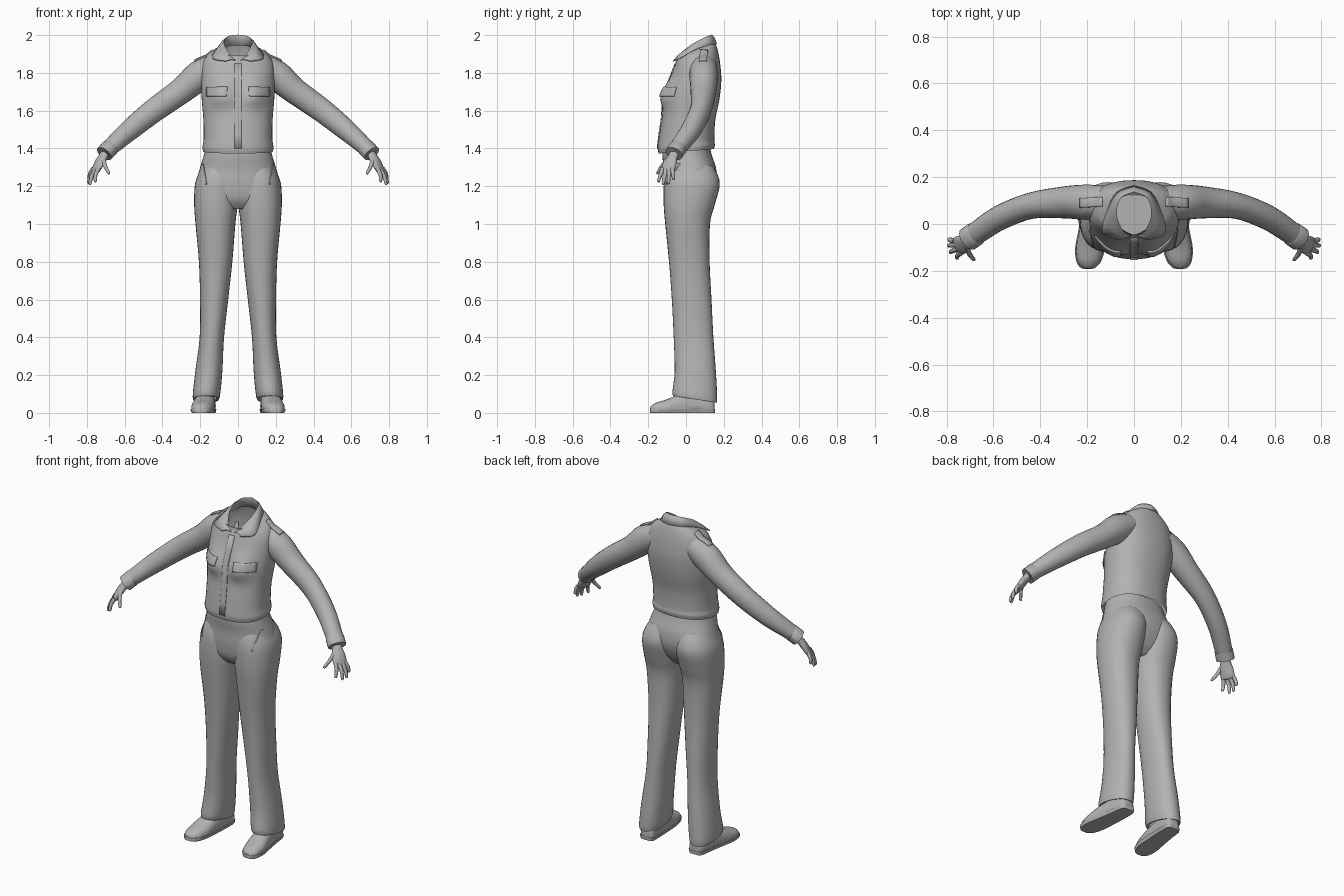
import bpy, bmesh, math
from mathutils import Vector
from mathutils.bvhtree import BVHTree

if "Cube" in bpy.data.objects:
    bpy.data.objects.remove(bpy.data.objects["Cube"])

grey = bpy.data.materials.new("plain grey")
grey.use_nodes = True
COLOUR = (0.45, 0.45, 0.45, 1)
grey.diffuse_color = COLOUR
grey.node_tree.nodes["Principled BSDF"].inputs["Base Color"].default_value = COLOUR


def smooth_rows(rows, steps):
    """Catmull-Rom interpolation of rows of numbers."""
    pad = [rows[0]] + list(rows) + [rows[-1]]
    out = []
    for a, b, c, d in zip(pad, pad[1:], pad[2:], pad[3:]):
        for k in range(steps):
            t = k / steps
            out.append([q + t / 2 * (r - p + t * (2 * p - 5 * q + 4 * r - s + t * (3 * (q - r) + s - p)))
                        for p, q, r, s in zip(a, b, c, d)])
    out.append(list(rows[-1]))
    return out


def make(name, rings, closed=True, caps=False, mirror=False, thick=0, shape=None):
    """Skin a list of point rings into a smooth object."""
    bm = bmesh.new()
    vs = [[bm.verts.new(shape(p) if shape else p) for p in ring] for ring in rings]
    n = len(rings[0])
    for a, b in zip(vs, vs[1:]):
        for i in range(n if closed else n - 1):
            j = (i + 1) % n
            bm.faces.new((a[i], a[j], b[j], b[i]))
    if caps:
        bm.faces.new(vs[0])
        bm.faces.new(vs[-1])
    bmesh.ops.recalc_face_normals(bm, faces=bm.faces)
    me = bpy.data.meshes.new(name)
    bm.to_mesh(me)
    bm.free()
    ob = bpy.data.objects.new(name, me)
    bpy.context.collection.objects.link(ob)
    me.materials.append(grey)
    if thick:
        mod = ob.modifiers.new("thickness", "SOLIDIFY")
        mod.thickness, mod.offset = thick, 0
    if mirror:
        ob.modifiers.new("mirror", "MIRROR").use_mirror_merge = False
    bpy.ops.object.select_all(action="DESELECT")
    ob.select_set(True)
    bpy.context.view_layer.objects.active = ob
    bpy.ops.object.shade_smooth_by_angle(angle=math.radians(50))
    return ob


def oval(n, power):
    """Unit superellipse."""
    for i in range(n):
        a = 2 * math.pi * i / n
        c, s = math.cos(a), math.sin(a)
        yield (math.copysign(abs(c) ** (2 / power), c), math.copysign(abs(s) ** (2 / power), s))


def stack(name, rows, power=2.3, n=32, steps=4, **kw):
    """Loft of level rings: z, x min, x max, y min, y max, tilt."""
    rings = []
    for z, x0, x1, y0, y1, tilt in smooth_rows(rows, steps):
        cx, cy, rx, ry = (x0 + x1) / 2, (y0 + y1) / 2, (x1 - x0) / 2, (y1 - y0) / 2
        rings.append([Vector((cx + rx * u, cy + ry * v, z + tilt * (cy + ry * v))) for u, v in oval(n, power)])
    return make(name, rings, **kw)


def tube(name, rows, n=20, steps=4, **kw):
    """Loft along a path: x, y, z, level radius, upright radius."""
    pts = smooth_rows(rows, steps)
    rings = []
    for i, (x, y, z, ru, rv) in enumerate(pts):
        t = Vector(pts[min(i + 1, len(pts) - 1)][:3]) - Vector(pts[max(i - 1, 0)][:3])
        u = Vector((0, 0, 1)).cross(t).normalized()
        v = t.cross(u).normalized()
        rings.append([Vector((x, y, z)) + u * ru * c + v * rv * s for c, s in oval(n, 2)])
    return make(name, rings, mirror=True, **kw)


# Shirt body with bust
def bust(p):
    if p.y < 0.03:
        d = ((abs(p.x) - 0.085) / 0.07) ** 2 + ((p.z - 1.675) / (0.085 if p.z > 1.675 else 0.055)) ** 2
        p = p + Vector((0, -0.038 * math.exp(-d), 0))
    return p


shirt = stack("shirt_body", [
    (1.385, -0.185, 0.185, -0.145, 0.148, 0.08), (1.41, -0.188, 0.188, -0.15, 0.153, 0.06),
    (1.45, -0.182, 0.182, -0.145, 0.15, 0), (1.55, -0.183, 0.183, -0.13, 0.155, 0),
    (1.66, -0.192, 0.192, -0.11, 0.177, 0), (1.76, -0.195, 0.195, -0.085, 0.187, 0),
    (1.84, -0.19, 0.19, -0.06, 0.182, 0), (1.885, -0.165, 0.165, -0.045, 0.172, 0.1),
    (1.905, -0.125, 0.125, -0.045, 0.16, 0.25), (1.91, -0.085, 0.085, -0.045, 0.148, 0.4)],
    n=48, steps=5, shape=bust)

# Collar: strip from the neck edge, over the fold, to the wing tips
neck = [(0.012, -0.05, 1.865), (0.05, -0.025, 1.905), (0.075, 0.04, 1.955), (0.058, 0.11, 1.99), (0, 0.138, 2.0)]
wing = [(0.065, -0.068, 1.862), (0.135, -0.035, 1.877), (0.112, 0.06, 1.928), (0.072, 0.135, 1.948), (0, 0.162, 1.952)]
base = [(0.008, -0.046, 1.85), (0.055, -0.02, 1.87), (0.078, 0.045, 1.91), (0.06, 0.11, 1.94), (0, 0.132, 1.945)]
edges = [smooth_rows(e, 4) for e in (base, neck, wing)]
collar = [[Vector(p) for p in e] + [Vector((-p[0], p[1], p[2])) for p in reversed(e[:-1])] for e in edges]
fold = [(a * 0.6 + b * 0.4) + Vector((0, 0, 0.008)) for a, b in zip(collar[1], collar[2])]
make("collar", [collar[0], collar[1], fold, collar[2]], closed=False, thick=0.005)

# Sleeves with turned cuffs
sleeve = tube("sleeve", [
    (0.12, 0.093, 1.835, 0.07, 0.07), (0.205, 0.093, 1.785, 0.075, 0.08), (0.3, 0.092, 1.705, 0.068, 0.069),
    (0.44, 0.078, 1.605, 0.056, 0.064), (0.57, 0.028, 1.5, 0.053, 0.056), (0.66, -0.03, 1.42, 0.049, 0.046),
    (0.692, -0.052, 1.39, 0.046, 0.042)], n=24)
tube("cuff", [(0.672, -0.038, 1.408, 0.044, 0.04), (0.677, -0.042, 1.405, 0.052, 0.046),
              (0.708, -0.064, 1.372, 0.052, 0.045), (0.709, -0.065, 1.371, 0.04, 0.036),
              (0.695, -0.055, 1.385, 0.035, 0.03)], steps=1)

# Hands
tube("palm", [(0.69, -0.05, 1.395, 0.028, 0.02), (0.712, -0.068, 1.36, 0.029, 0.021),
              (0.733, -0.085, 1.322, 0.04, 0.02), (0.752, -0.096, 1.287, 0.04, 0.015),
              (0.756, -0.099, 1.278, 0.03, 0.008)], caps=True, n=16)
for finger, start, tip in (
        ("index_finger", (0.738, -0.122, 1.295), (0.757, -0.147, 1.222)),
        ("middle_finger", (0.75, -0.106, 1.29), (0.786, -0.122, 1.208)),
        ("ring_finger", (0.758, -0.088, 1.29), (0.794, -0.093, 1.212)),
        ("little_finger", (0.765, -0.072, 1.295), (0.79, -0.065, 1.235)),
        ("thumb", (0.712, -0.1, 1.34), (0.682, -0.155, 1.265))):
    a, b = Vector(start), Vector(tip)
    mid = a.lerp(b, 0.5) + Vector((0.006, 0, 0.003))
    tube(finger, [(*a, 0.012, 0.012), (*mid, 0.0105, 0.0105), (*a.lerp(b, 0.92), 0.008, 0.008),
                  (*b, 0.003, 0.003)], n=10, steps=3, caps=True)

# Trousers: seat and two flared legs
hips = stack("trouser_seat", [
    (1.41, -0.17, 0.17, -0.12, 0.125, 0), (1.36, -0.182, 0.182, -0.125, 0.138, 0),
    (1.29, -0.203, 0.203, -0.117, 0.16, 0), (1.21, -0.222, 0.222, -0.117, 0.16, 0),
    (1.13, -0.2, 0.2, -0.105, 0.125, 0), (1.08, -0.1, 0.1, -0.07, 0.08, 0)], n=40, caps=True)
leg = stack("trouser_leg", [
    (1.31, 0.02, 0.185, -0.09, 0.14, 0), (1.26, 0, 0.212, -0.108, 0.168, 0), (1.2, -0.004, 0.229, -0.118, 0.178, 0),
    (1.1, 0.002, 0.232, -0.118, 0.152, 0), (1.0, 0.014, 0.225, -0.11, 0.127, 0),
    (0.8, 0.03, 0.207, -0.09, 0.125, 0), (0.6, 0.052, 0.201, -0.075, 0.135, 0),
    (0.4, 0.074, 0.203, -0.065, 0.145, 0), (0.22, 0.083, 0.226, -0.06, 0.158, 0),
    (0.09, 0.097, 0.24, -0.072, 0.165, -0.15), (0.085, 0.115, 0.225, -0.05, 0.15, -0.15)],
    mirror=True, power=2.2)


# Shoes: each a loft from heel to toe, flattened underneath
def shoe(name, grow, low, high):
    rings = []
    for y, cx, r, top in smooth_rows([
            (0.152, 0.162, 0.025, 0.06), (0.135, 0.163, 0.043, 0.09), (0.06, 0.168, 0.05, 0.11),
            (-0.03, 0.178, 0.056, 0.1), (-0.1, 0.187, 0.06, 0.072), (-0.155, 0.193, 0.05, 0.055),
            (-0.183, 0.196, 0.03, 0.038), (-0.19, 0.196, 0.012, 0.026)], 4):
        rings.append([Vector((cx + (r + grow) * u, y * (1 + grow / 0.4), min(high, max(low, top * (0.35 + 0.65 * v)))))
                      for u, v in oval(24, 2.4)])
    make(name, rings, caps=True, mirror=True)


shoe("shoe_upper", 0, 0.012, 1)
shoe("shoe_sole", 0.004, 0, 0.02)


# Sewn-on details, laid over the cloth beneath them
def surface(ob):
    graph = bpy.context.evaluated_depsgraph_get()
    return BVHTree.FromObject(ob, graph)


def patch(name, onto, corners, direction, mirror=True, thick=0.008):
    """Grid between four corners, dropped onto a surface."""
    d = Vector(direction)
    a, b, c, e = map(Vector, corners)
    trees = [surface(o) for o in onto]
    rings = []
    for i in range(9):
        ring = []
        for j in range(7):
            p = a.lerp(b, i / 8).lerp(c.lerp(e, i / 8), j / 6)
            hits = [t.ray_cast(p, d) for t in trees]
            hits = [h for h in hits if h[0] is not None]
            ring.append(min(hits, key=lambda h: h[3])[0] - d * 0.003 if hits else p)
        rings.append(ring)
    make(name, rings, closed=False, mirror=mirror, thick=thick)


back = (0, 1, 0)
patch("pocket_flap", [shirt], [(0.055, -1, 1.725), (0.165, -1, 1.725), (0.06, -1, 1.675), (0.165, -1, 1.675)], back)
patch("button_placket", [shirt], [(-0.018, -1, 1.85), (0.018, -1, 1.85), (-0.018, -1, 1.4), (0.018, -1, 1.4)],
      back, False, 0.003)
patch("shoulder_strap", [shirt, sleeve], [(0.135, 0.075, 3), (0.23, 0.07, 3), (0.135, 0.115, 3), (0.23, 0.11, 3)],
      (0, 0, -1))
patch("trouser_pocket_edge", [hips, leg], [(0.183, -1, 1.32), (0.188, -1, 1.32), (0.165, -1, 1.21), (0.17, -1, 1.21)],
      back, thick=0.004)
